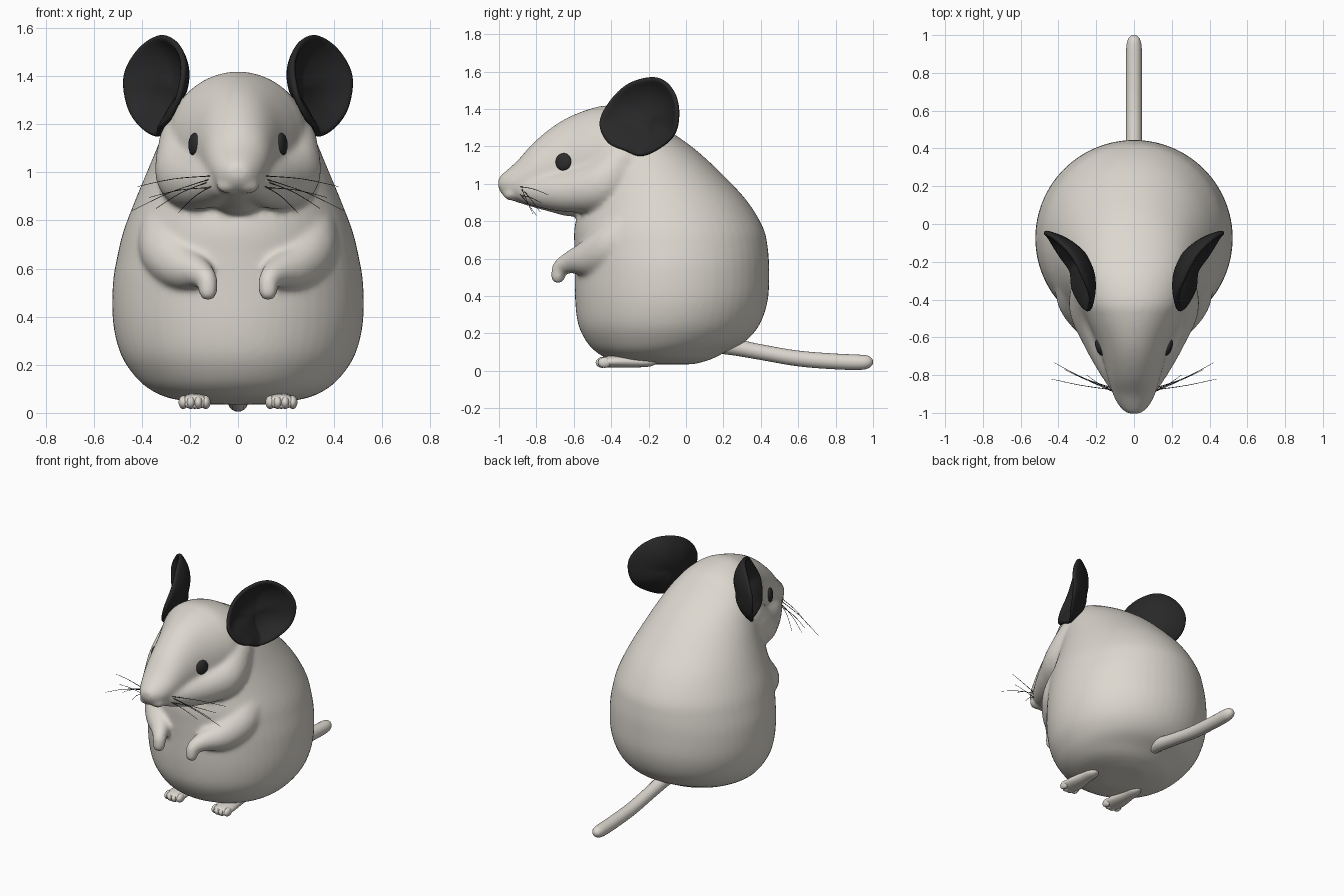
import bpy, bmesh, math
from mathutils import Vector, Matrix
from mathutils.bvhtree import BVHTree

if "Cube" in bpy.data.objects:
    bpy.data.objects.remove(bpy.data.objects["Cube"])


def material(name, r, g, b):
    m = bpy.data.materials.new(name)
    m.diffuse_color = (r, g, b, 1)
    m.use_nodes = True
    m.node_tree.nodes["Principled BSDF"].inputs["Base Color"].default_value = m.diffuse_color
    return m


FUR = material("cream fur", 0.72, 0.685, 0.625)
DARK = material("charcoal ear", 0.021, 0.021, 0.022)
EYE = material("black eye", 0.025, 0.025, 0.026)
HAIR = material("grey whisker", 0.05, 0.05, 0.05)


def make(name, bm, mat):
    bmesh.ops.recalc_face_normals(bm, faces=bm.faces)
    me = bpy.data.meshes.new(name)
    bm.to_mesh(me)
    bm.free()
    me.materials.append(mat)
    me.shade_smooth()
    ob = bpy.data.objects.new(name, me)
    bpy.context.collection.objects.link(ob)
    return ob


def spline(rows, n=5, closed=False):
    """Smooth curve through rows of numbers."""
    rows = [Vector(r) for r in rows]
    k, out = len(rows), []
    for i in range(k if closed else k - 1):
        if closed:
            a, b, c, d = (rows[(i + j) % k] for j in (-1, 0, 1, 2))
        else:
            a, b, c, d = (rows[min(max(i + j, 0), k - 1)] for j in (-1, 0, 1, 2))
        for s in range(n):
            t = s / n
            out.append(b + (c - a) * (t / 2) + (a * 2 - b * 5 + c * 4 - d) * (t * t / 2)
                       + (b * 3 - a - c * 3 + d) * (t ** 3 / 2))
    return out if closed else out + [rows[-1]]


def loft(bm, rows, axis, x0=0, sides=40):
    """Rows: position on axis, half width, low and high edge on the other axis."""
    rings = []
    for p, w, lo, hi in spline(rows):
        ring = []
        for i in range(sides):
            a = 2 * math.pi * i / sides
            v = (lo + hi) / 2 + (hi - lo) / 2 * math.sin(a)
            x = x0 + w * math.cos(a)
            ring.append(bm.verts.new((x, v, p) if axis == "z" else (x, p, v)))
        rings.append(ring)
    for r, q in zip(rings, rings[1:]):
        for i in range(sides):
            j = (i + 1) % sides
            bm.faces.new((r[i], r[j], q[j], q[i]))
    bm.faces.new(rings[0])
    bm.faces.new(rings[-1])


def ball(bm, centre, size, rot=None):
    m = Matrix.Translation(centre) @ (rot or Matrix()) @ Matrix.Diagonal((*size, 1))
    bmesh.ops.create_uvsphere(bm, u_segments=20, v_segments=12, radius=1, matrix=m)


# Body, head, cheeks and arms, fused into one soft skin
bm = bmesh.new()
loft(bm, [(.035, .12, -.25, .04), (.06, .28, -.40, .13), (.10, .37, -.48, .21),
          (.16, .435, -.535, .32), (.25, .49, -.577, .395), (.38, .52, -.593, .438),
          (.54, .52, -.595, .445), (.66, .5, -.597, .437), (.76, .475, -.597, .415),
          (.89, .425, -.57, .34), (1.01, .375, -.55, .235), (1.16, .312, -.55, .078),
          (1.26, .262, -.55, -.055), (1.34, .2, -.55, -.19), (1.40, .1, -.5, -.33)],
     "z", sides=56)
loft(bm, [(-1.005, .025, .985, 1.025), (-.99, .055, .95, 1.045), (-.95, .088, .92, 1.08),
          (-.90, .112, .90, 1.125), (-.82, .138, .875, 1.215), (-.72, .165, .848, 1.3),
          (-.62, .198, .825, 1.36), (-.50, .25, .84, 1.405), (-.40, .285, .88, 1.418),
          (-.25, .285, .95, 1.375), (-.10, .22, 1.0, 1.275), (0, .1, 1.05, 1.2)], "y")
cheek = [(.06, -.84, .965, .075), (.11, -.72, .96, .1), (.165, -.58, .965, .12),
         (.205, -.44, 1.0, .14), (.205, -.34, 1.12, .125)]
arm = [(.26, -.28, .77, .155), (.28, -.39, .675, .13), (.235, -.5, .61, .1),
       (.17, -.60, .585, .065), (.13, -.67, .555, .044), (.125, -.685, .505, .04)]
for s in (-1, 1):
    ball(bm, (s * .04, -.935, .945), (.05, .045, .035))
    for path in (cheek, arm):
        for x, y, z, r in spline(path, 7):
            ball(bm, (s * x, y, z), (r, r, r))
body = make("body", bm, FUR)
rm = body.modifiers.new("fuse", "REMESH")
rm.mode = "VOXEL"
rm.voxel_size = .0125
rm.use_smooth_shade = True
sm = body.modifiers.new("soften", "SMOOTH")
sm.factor = .5
sm.iterations = 12

# Measure the finished skin so the eyes, ears and whiskers sit on it
dg = bpy.context.evaluated_depsgraph_get()
skin = BVHTree.FromObject(body, dg)


def on_skin(y, z):
    hit, normal, *_ = skin.ray_cast(Vector((1, y, z)), Vector((-1, 0, 0)))
    return hit, normal


# Nose pad
bm = bmesh.new()
ball(bm, (0, -.968, .995), (.038, .028, .022))
make("nose", bm, FUR)

# Tail
bm = bmesh.new()
loft(bm, [(.10, .05, .10, .19), (.25, .046, .083, .173), (.40, .042, .058, .142),
          (.60, .042, .024, .108), (.80, .042, .008, .092), (.93, .041, .005, .086),
          (.975, .033, .014, .08), (.995, .018, .03, .064), (1.0, .004, .044, .05)],
     "y", sides=20)
make("tail", bm, FUR)

# Feet with four toes each
for s, side in ((-1, "left"), (1, "right")):
    bm = bmesh.new()
    loft(bm, [(-.47, .03, .025, .06), (-.455, .056, .018, .073), (-.39, .066, .017, .08),
              (-.28, .05, .018, .08), (-.20, .04, .022, .075), (-.16, .015, .035, .065)],
         "y", s * .18, 20)
    for i in range(4):
        ball(bm, (s * (.134 + .031 * i), -.435 - .012 * (i in (1, 2)), .044),
             (.02, .036, .028))
    make(side + "_foot", bm, FUR)

# Cupped ears: a rim drawn in space, sunk inwards but kept outside the skin
rim = spline([(.245, -.465, 1.33), (.23, -.40, 1.455), (.265, -.30, 1.54),
              (.335, -.165, 1.568), (.42, -.08, 1.51), (.478, -.045, 1.40),
              (.46, -.066, 1.265), (.40, -.165, 1.18), (.335, -.255, 1.15),
              (.315, -.33, 1.18), (.285, -.42, 1.22)], 4, True)
middle = sum(rim, Vector()) / len(rim)
sink = Vector((-.83, .55, 0)) * .10
for s, side in ((-1, "left"), (1, "right")):
    bm = bmesh.new()
    rings = []
    for t in (.12, .3, .48, .65, .8, .92, 1):
        ring = []
        for p in rim:
            v = middle + (p - middle) * t + sink * (1 - t ** 2.6)
            hit, _ = on_skin(v.y, v.z)
            if hit:
                v.x = max(v.x, hit.x + .018)
            ring.append(bm.verts.new((s * v.x, v.y, v.z)))
        rings.append(ring)
    bm.faces.new(rings[0])
    for r, q in zip(rings, rings[1:]):
        for i in range(len(r)):
            j = (i + 1) % len(r)
            bm.faces.new((r[i], r[j], q[j], q[i]))
    ear = make(side + "_ear", bm, DARK)
    so = ear.modifiers.new("thickness", "SOLIDIFY")
    so.thickness = .026
    so.offset = 0
    sub = ear.modifiers.new("round", "SUBSURF")
    sub.levels = sub.render_levels = 1

    # Eye
    hit, normal = on_skin(-.655, 1.117)
    normal = Vector((s * normal.x, normal.y, normal.z))
    bm = bmesh.new()
    ball(bm, (s * hit.x, hit.y, hit.z), (.045, .047, .018),
         normal.to_track_quat("Z", "Y").to_matrix().to_4x4())
    make(side + "_eye", bm, EYE)

    # Whiskers
    cu = bpy.data.curves.new(side + "_whiskers", "CURVE")
    cu.dimensions = "3D"
    cu.bevel_depth = .0022
    cu.bevel_resolution = 1
    ends = [(.42, -.735, .94), (.44, -.82, .84), (.34, -.78, .85),
            (.25, -.80, .83), (.37, -.77, .895)]
    for i, e in enumerate(ends):
        root, _ = on_skin(-.89 + .012 * (i % 3), .985 - .012 * i)
        end = Vector(e)
        bend = (root + end) / 2 + Vector((0, -.005, .01))
        pts = spline([root - Vector((.01, 0, 0)), bend, end], 4)
        sp = cu.splines.new("POLY")
        sp.points.add(len(pts) - 1)
        for k, p in enumerate(pts):
            sp.points[k].co = (s * p.x, p.y, p.z, 1)
            sp.points[k].radius = 1 - .6 * k / len(pts)
    cu.materials.append(HAIR)
    bpy.context.collection.objects.link(bpy.data.objects.new(side + "_whiskers", cu))
